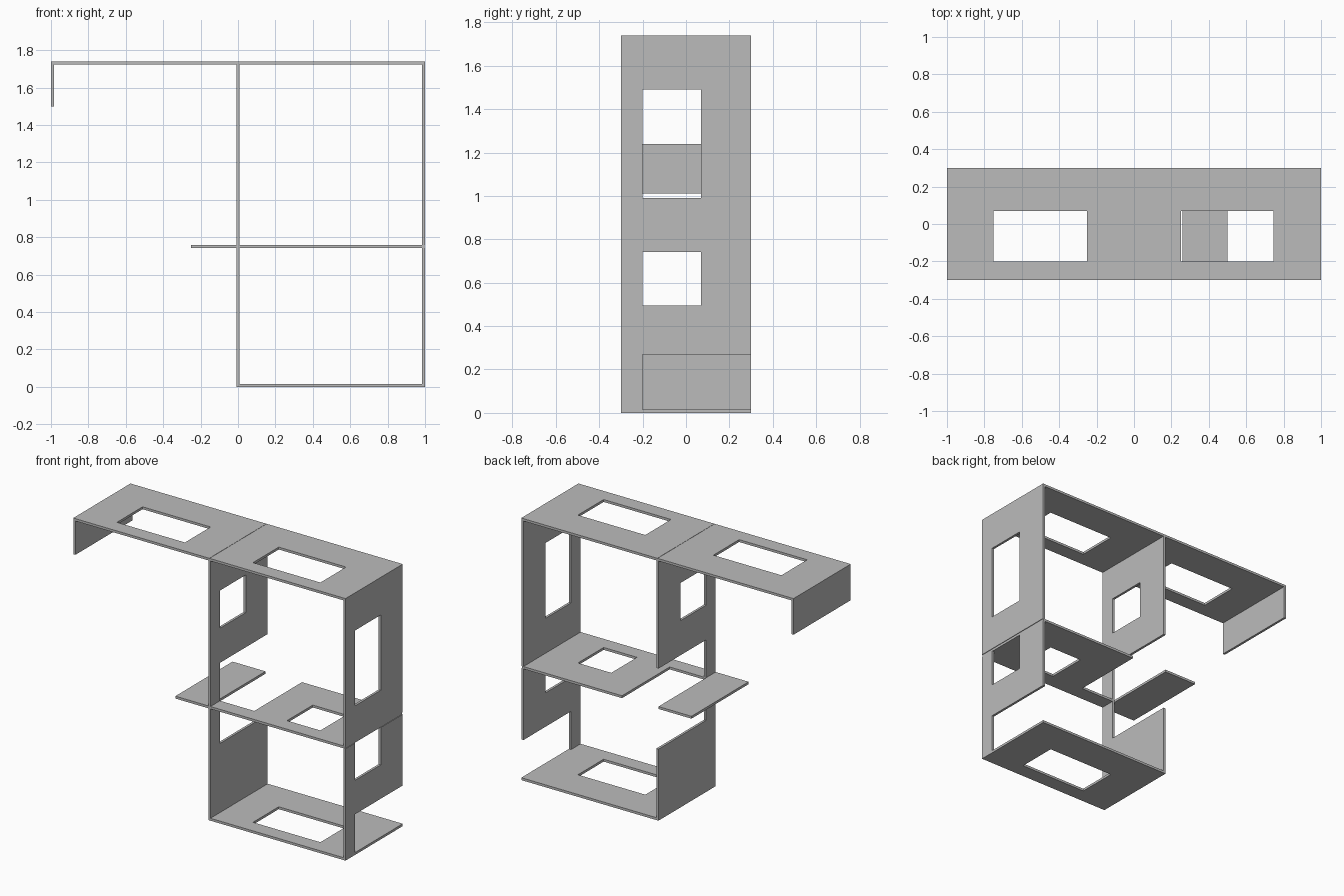
import bpy, bmesh
from mathutils import Vector

cube = bpy.data.objects.get("Cube")
if cube:
    bpy.data.objects.remove(cube, do_unlink=True)

GREY = (0.5, 0.5, 0.5, 1)
mat = bpy.data.materials.new("panel grey")
mat.use_nodes = True
mat.diffuse_color = GREY
mat.node_tree.nodes["Principled BSDF"].inputs["Base Color"].default_value = GREY

T = 0.016            # panel thickness
FRONT, BACK = -0.3, 0.3
CUT, MID = -0.2, 0.07   # front and back edge of the window openings
TOP = 1.74
SHELF = 0.742        # underside of the middle shelf
DECK = SHELF + T


def panel(name, to_xyz, normal, u, v, openings=()):
    """Flat board spanning u by v, leaving out the openings (u0, u1, v0, v1)."""
    us = sorted(set(u) | {a for o in openings for a in o[:2]})
    vs = sorted(set(v) | {a for o in openings for a in o[2:]})
    bm = bmesh.new()
    for u0, u1 in zip(us, us[1:]):
        for v0, v1 in zip(vs, vs[1:]):
            cu, cv = (u0 + u1) / 2, (v0 + v1) / 2
            if any(o[0] < cu < o[1] and o[2] < cv < o[3] for o in openings):
                continue
            corners = [(u0, v0), (u1, v0), (u1, v1), (u0, v1)]
            bm.faces.new([bm.verts.new(to_xyz(*c)) for c in corners])
    bmesh.ops.remove_doubles(bm, verts=bm.verts[:], dist=1e-5)
    out = bmesh.ops.extrude_face_region(bm, geom=bm.faces[:])
    moved = [g for g in out["geom"] if isinstance(g, bmesh.types.BMVert)]
    bmesh.ops.translate(bm, verts=moved, vec=Vector(normal) * T)
    bmesh.ops.recalc_face_normals(bm, faces=bm.faces[:])
    mesh = bpy.data.meshes.new(name)
    bm.to_mesh(mesh)
    bm.free()
    mesh.materials.append(mat)
    bpy.context.collection.objects.link(bpy.data.objects.new(name, mesh))


def board(name, z, x0, x1, openings=()):
    panel(name, lambda x, y: (x, y, z), (0, 0, 1), (x0, x1), (FRONT, BACK), openings)


def wall(name, x, z0, z1, openings=()):
    panel(name, lambda y, z: (x, y, z), (1, 0, 0), (FRONT, BACK), (z0, z1), openings)


# Horizontal boards
window = (0.25, 0.745, CUT, MID)
board("top_board_left", TOP - T, 0.001, 1, [window])
board("top_board_right", TOP - T, -1, -0.001, [(-0.75, -0.25, CUT, MID)])
board("bottom_board", 0, -T / 2, 1, [window])
board("middle_shelf", SHELF, -T / 2, 0.996,
      [(-T / 2, 0.26, CUT, BACK), (0.5, 0.745, CUT, MID)])
board("side_shelf", SHELF, -0.25, -T / 2)

# Outer wall
outer = 1 - T
wall("outer_wall_upper", outer, DECK, TOP - T, [(CUT, MID, 0.99, 1.49)])
wall("outer_wall_lower", outer, T, SHELF,
     [(CUT, BACK, T, 0.27), (CUT, MID, 0.495, SHELF)])

# Central wall
wall("central_wall_upper", -T / 2, DECK, TOP - T,
     [(CUT, BACK, DECK, 1.01), (CUT, MID, 1.24, 1.49)])
wall("central_wall_lower", -T / 2, T, SHELF, [(CUT, BACK, 0.475, SHELF)])

# Hanging flap under the overhang
wall("hanging_flap", -1, 1.5, TOP - T)
